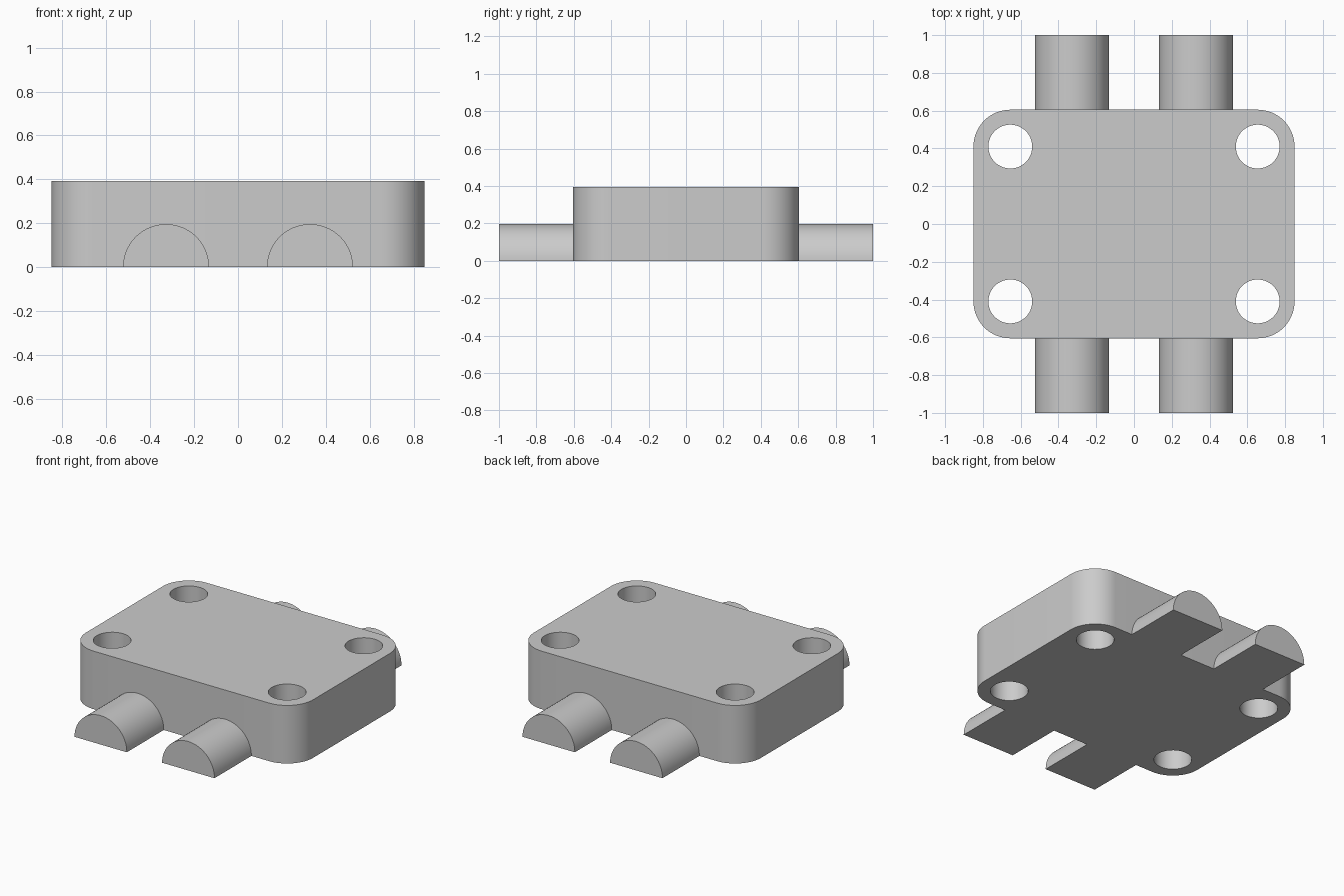
import bpy, bmesh
from math import cos, sin, pi, radians

if "Cube" in bpy.data.objects:
    bpy.data.objects.remove(bpy.data.objects["Cube"])

HX, HY, H = 0.85, 0.605, 0.393      # plate half sizes and height
CX, CY, R = 0.655, 0.41, 0.195      # corner / hole centres, corner radius
HOLE_R = 0.116


def arc(cx, cy, r, a0, a1, n):
    return [(cx + r * cos(a0 + (a1 - a0) * i / n),
             cy + r * sin(a0 + (a1 - a0) * i / n)) for i in range(n + 1)]


def extruded(name, loops, depth):
    """Fill closed 2D loops (inner ones become holes) and extrude them."""
    cu = bpy.data.curves.new(name, 'CURVE')
    cu.dimensions = '2D'
    cu.fill_mode = 'BOTH'
    cu.extrude = depth / 2
    for pts in loops:
        s = cu.splines.new('POLY')
        s.points.add(len(pts) - 1)
        for p, (x, y) in zip(s.points, pts):
            p.co = (x, y, 0, 1)
        s.use_cyclic_u = True
    ob = bpy.data.objects.new(name, cu)
    bpy.context.collection.objects.link(ob)
    bpy.ops.object.select_all(action='DESELECT')
    ob.select_set(True)
    bpy.context.view_layer.objects.active = ob
    bpy.ops.object.convert(target='MESH')
    ob = bpy.context.object
    ob.name = name
    # weld the caps to the walls
    bm = bmesh.new()
    bm.from_mesh(ob.data)
    bmesh.ops.remove_doubles(bm, verts=bm.verts, dist=1e-5)
    bmesh.ops.recalc_face_normals(bm, faces=bm.faces)
    bm.to_mesh(ob.data)
    bm.free()
    bpy.ops.object.shade_smooth_by_angle(angle=radians(30))
    return ob


# rounded plate with four through holes
outline = []
for i, (sx, sy) in enumerate([(1, 1), (-1, 1), (-1, -1), (1, -1)]):
    outline += arc(sx * (HX - R), sy * (HY - R), R, i * pi / 2, (i + 1) * pi / 2, 16)
holes = [arc(sx * CX, sy * CY, HOLE_R, 0, 2 * pi, 48)[:-1]
         for sx in (-1, 1) for sy in (-1, 1)]
plate = extruded("plate", [outline] + holes, H)
plate.location.z = H / 2

# half-round leads on the front and back
lead_len = 1.0 - HY + 0.005
for side, sy in (("front", -1), ("back", 1)):
    for hand, sx in (("left", -1), ("right", 1)):
        lead = extruded(f"{side}_{hand}_lead", [arc(0, 0, 0.196, 0, pi, 32)], lead_len)
        lead.rotation_euler.x = pi / 2
        lead.location = (sx * 0.328, sy * (1.0 - lead_len / 2), 0)
